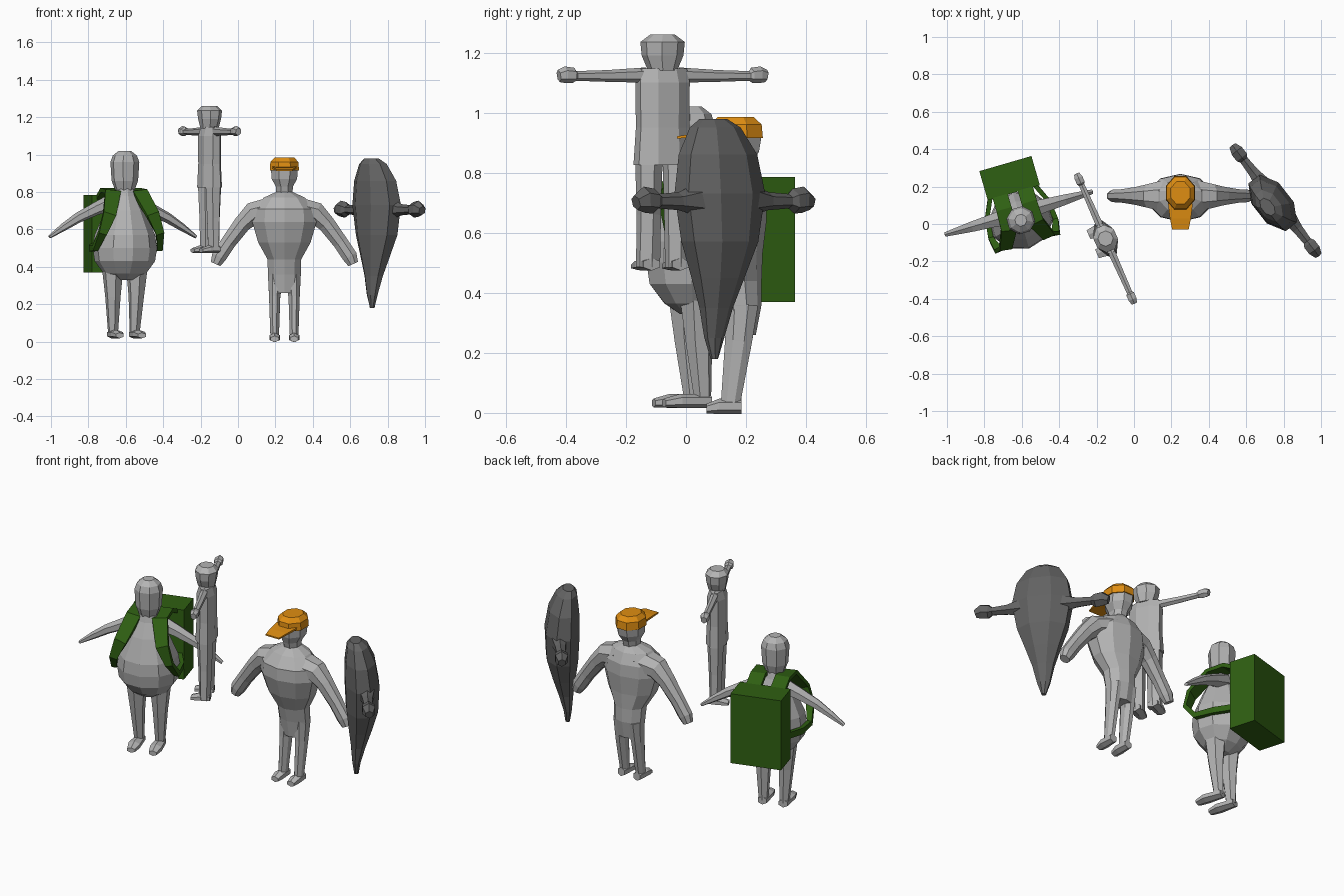
import bpy, bmesh, math
from mathutils import Vector, Matrix

def material(name, rgb):
    m = bpy.data.materials.new(name)
    m.diffuse_color = (*rgb, 1)
    return m

GREY = material("light grey", (0.45, 0.45, 0.45))
DARK = material("dark grey", (0.125, 0.125, 0.125))
GREEN = material("dark green", (0.028, 0.115, 0.006))
ORANGE = material("orange", (0.74, 0.27, 0.006))
X, Y, Z = Vector((1, 0, 0)), Vector((0, 1, 0)), Vector((0, 0, 1))

def place(x, y, degrees):
    return Matrix.Translation((x, y, 0)) @ Matrix.Rotation(math.radians(degrees), 4, 'Z')

def loft(name, frame, mat, rows, n=8, hint=X, normal=None, pair=False):
    """Skin flat-sided rings along a path. Row: x, y, z, half size along hint, other half size."""
    bm = bmesh.new()
    pts = [Vector(r[:3]) for r in rows]
    grow = 1 / math.cos(math.pi / n)
    for sign in ((1, -1) if pair else (1,)):
        rings = []
        for i, r in enumerate(rows):
            t = normal or (pts[min(i + 1, len(pts) - 1)] - pts[max(i - 1, 0)]).normalized()
            u = (hint - t * hint.dot(t)).normalized()
            v = t.cross(u)
            ring = []
            for k in range(n):
                a = 2 * math.pi * (k + 0.5) / n
                p = pts[i] + u * (r[3] * grow * math.cos(a)) + v * (r[4] * grow * math.sin(a))
                ring.append(bm.verts.new((p.x * sign, p.y, p.z)))
            rings.append(ring)
        for lo, hi in zip(rings, rings[1:]):
            for k in range(n):
                bm.faces.new((lo[k], lo[(k + 1) % n], hi[(k + 1) % n], hi[k]))
        bm.faces.new(rings[0])
        bm.faces.new(rings[-1])
    bmesh.ops.recalc_face_normals(bm, faces=bm.faces)
    me = bpy.data.meshes.new(name)
    bm.to_mesh(me)
    bm.free()
    me.materials.append(mat)
    ob = bpy.data.objects.new(name, me)
    ob.matrix_world = frame
    bpy.context.collection.objects.link(ob)
    return ob

def stack(name, frame, mat, rows, n=8):
    """Horizontal rings: z, half width, half depth, y offset."""
    return loft(name, frame, mat, [(0, c, z, a, b) for z, a, b, c in rows], n, X, Z)

# --- Hiker with pack
f = place(-0.605, 0.02, 16.2)
stack("hiker_body", f, GREY, [
    (0.33, 0.05, 0.04, 0), (0.365, 0.11, 0.09, 0), (0.43, 0.155, 0.14, 0), (0.50, 0.165, 0.15, 0),
    (0.57, 0.155, 0.145, 0), (0.70, 0.10, 0.10, 0), (0.78, 0.06, 0.06, 0), (0.83, 0.045, 0.045, 0)], 10)
stack("hiker_head", f, GREY, [
    (0.80, 0.045, 0.045, 0), (0.86, 0.066, 0.064, 0), (0.96, 0.072, 0.07, 0),
    (0.995, 0.06, 0.06, 0), (1.02, 0.03, 0.03, 0)])
loft("hiker_arms", f, GREY, [
    (0.05, 0.04, 0.75, 0.045, 0.04), (0.15, 0.04, 0.71, 0.035, 0.03), (0.25, 0.04, 0.662, 0.028, 0.024),
    (0.33, 0.04, 0.612, 0.02, 0.018), (0.408, 0.04, 0.56, 0.012, 0.008)], 6, Y, pair=True)
loft("hiker_legs", f, GREY, [
    (0.068, 0.0, 0.44, 0.055, 0.06), (0.065, 0.005, 0.24, 0.036, 0.04),
    (0.06, 0.02, 0.04, 0.023, 0.025)], 6, pair=True)
loft("hiker_feet", f, GREY, [
    (0.06, 0.045, 0.04, 0.025, 0.02), (0.062, -0.06, 0.04, 0.033, 0.02),
    (0.062, -0.115, 0.033, 0.022, 0.013)], 6, X, Y, pair=True)
loft("backpack", f, GREEN, [
    (0.005, 0.233, 0.37, 0.145, 0.081), (0.005, 0.233, 0.785, 0.145, 0.081)], 4)
loft("backpack_straps", f, GREEN, [
    (0.07, 0.18, 0.76, 0.042, 0.012), (0.07, 0.08, 0.81, 0.042, 0.012), (0.075, -0.03, 0.80, 0.042, 0.012),
    (0.12, -0.12, 0.68, 0.035, 0.012), (0.16, -0.12, 0.58, 0.022, 0.012), (0.18, -0.05, 0.50, 0.014, 0.016),
    (0.17, 0.06, 0.50, 0.012, 0.018), (0.12, 0.17, 0.51, 0.012, 0.018)], 4, pair=True)

# --- Slim raised figure, arms straight out
f = place(-0.152, -0.078, -66)
stack("slim_torso", f, GREY, [
    (0.825, 0.096, 0.055, 0), (0.95, 0.088, 0.05, 0), (1.10, 0.09, 0.05, 0), (1.147, 0.082, 0.036, 0)])
stack("slim_head", f, GREY, [
    (1.14, 0.045, 0.045, 0), (1.19, 0.066, 0.055, 0), (1.235, 0.07, 0.06, 0), (1.26, 0.038, 0.038, 0)])
loft("slim_arms", f, GREY, [
    (0.06, 0, 1.125, 0.02, 0.022), (0.20, 0, 1.122, 0.017, 0.017), (0.315, 0, 1.122, 0.015, 0.014),
    (0.325, 0, 1.124, 0.022, 0.022), (0.355, 0, 1.126, 0.022, 0.024),
    (0.378, 0, 1.122, 0.015, 0.018)], 6, Y, pair=True)
loft("slim_legs", f, GREY, [
    (0.05, 0, 0.85, 0.04, 0.04), (0.05, 0, 0.66, 0.036, 0.032), (0.053, 0, 0.485, 0.037, 0.027)], 6, pair=True)
loft("slim_feet", f, GREY, [
    (0.053, 0.03, 0.495, 0.03, 0.018), (0.056, -0.03, 0.495, 0.032, 0.018),
    (0.056, -0.075, 0.488, 0.025, 0.011)], 6, X, Y, pair=True)

# --- Broad figure with cap
f = place(0.248, 0.14, 0)
stack("broad_torso", f, GREY, [
    (0.26, 0.078, 0.05, 0.04), (0.36, 0.088, 0.068, 0.04), (0.44, 0.09, 0.078, 0.03),
    (0.53, 0.14, 0.10, 0.01), (0.64, 0.172, 0.122, 0), (0.71, 0.165, 0.12, 0),
    (0.77, 0.11, 0.085, 0.01), (0.80, 0.045, 0.05, 0.02)], 10)
stack("broad_head", f, GREY, [
    (0.78, 0.042, 0.045, 0.02), (0.83, 0.046, 0.058, 0.02), (0.87, 0.068, 0.078, 0.025),
    (0.925, 0.072, 0.085, 0.027)])
loft("broad_arms", f, GREY, [
    (0.06, 0.01, 0.71, 0.09, 0.065), (0.17, 0.01, 0.685, 0.062, 0.06), (0.225, 0.01, 0.63, 0.048, 0.046),
    (0.30, 0.01, 0.53, 0.036, 0.04), (0.35, 0.01, 0.455, 0.033, 0.04),
    (0.368, 0.01, 0.415, 0.025, 0.028)], 8, Y, pair=True)
loft("broad_legs", f, GREY, [
    (0.046, 0.045, 0.36, 0.042, 0.055), (0.052, 0.035, 0.24, 0.03, 0.045),
    (0.052, 0.008, 0.03, 0.023, 0.032)], 8, pair=True)
loft("broad_feet", f, GREY, [
    (0.052, 0.045, 0.022, 0.022, 0.022), (0.052, -0.03, 0.022, 0.028, 0.022),
    (0.052, -0.072, 0.014, 0.022, 0.014)], 6, X, Y, pair=True)
stack("cap_crown", f, ORANGE, [
    (0.915, 0.078, 0.09, 0.026), (0.96, 0.075, 0.086, 0.026), (0.985, 0.052, 0.06, 0.026)])
loft("cap_brim", f, ORANGE, [
    (0, -0.03, 0.93, 0.066, 0.006), (0, -0.11, 0.925, 0.056, 0.005),
    (0, -0.17, 0.917, 0.044, 0.004)], 4, X, Y)

# --- Dark winged figure with a long pointed tail
f = place(0.757, 0.125, -52)
stack("winged_body", f, DARK, [
    (0.18, 0.012, 0.012, -0.05), (0.25, 0.035, 0.022, -0.05), (0.35, 0.058, 0.04, -0.04),
    (0.45, 0.092, 0.062, -0.03), (0.57, 0.135, 0.085, -0.02), (0.73, 0.162, 0.092, -0.02),
    (0.86, 0.14, 0.08, -0.03), (0.95, 0.09, 0.055, -0.045), (0.978, 0.05, 0.03, -0.055)])
loft("winged_arms", f, DARK, [
    (0.10, 0, 0.71, 0.045, 0.05), (0.19, 0, 0.705, 0.028, 0.026), (0.275, 0, 0.705, 0.023, 0.021),
    (0.295, 0, 0.705, 0.034, 0.036), (0.335, 0, 0.71, 0.034, 0.038),
    (0.37, 0, 0.70, 0.02, 0.022)], 6, Y, pair=True)
